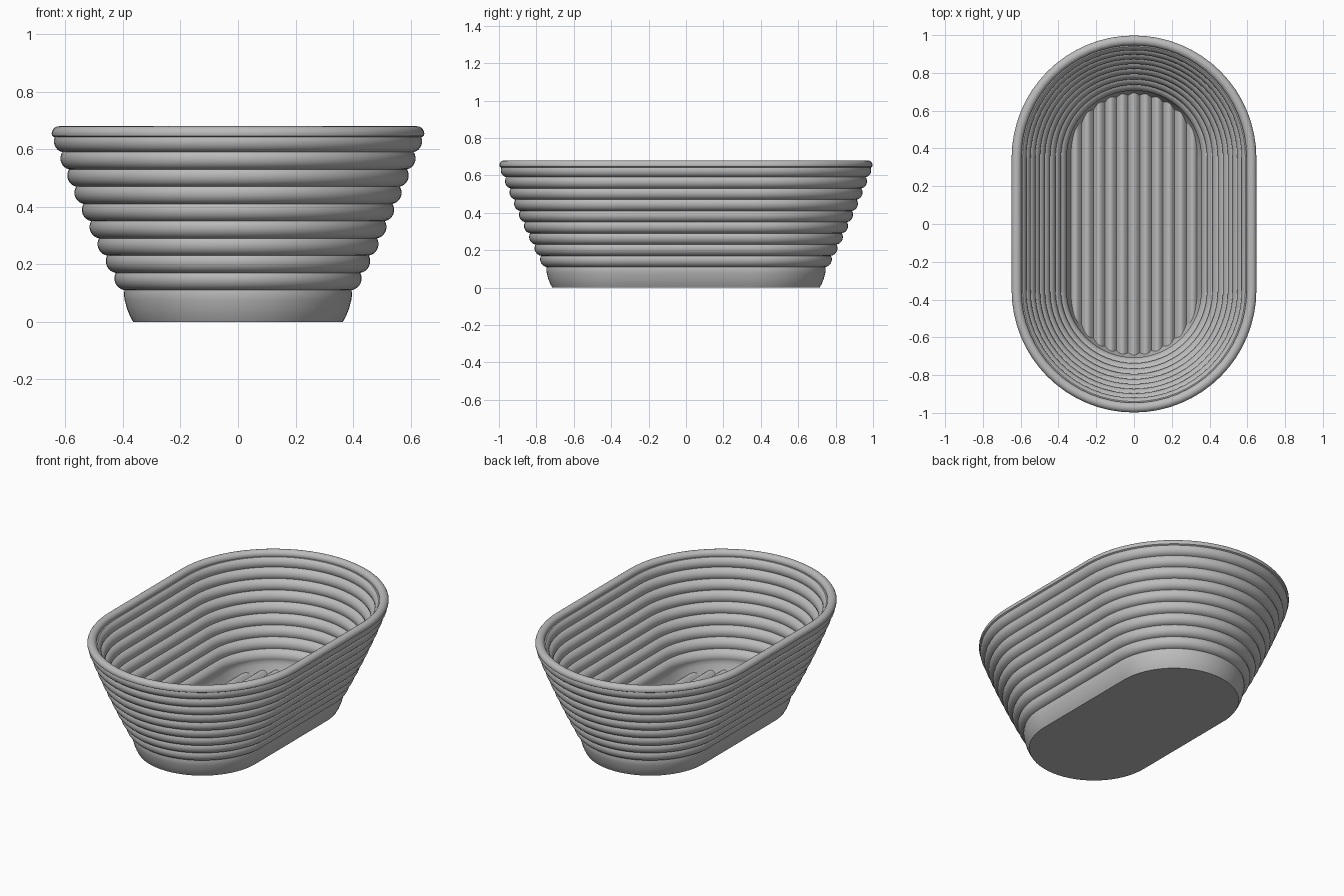
import bpy, bmesh, math

cube = bpy.data.objects.get("Cube")
if cube:
    bpy.data.objects.remove(cube, do_unlink=True)

HALF_STRAIGHT = 0.35   # half length of the straight sides
ARC_STEPS = 32         # segments in each rounded end
COILS = 9
COIL_H = 0.06
COIL_START = 0.11
WALL = 0.035

mat = bpy.data.materials.new("plain_grey")
mat.use_nodes = True
GREY = (0.5, 0.5, 0.5, 1)
mat.diffuse_color = GREY
mat.node_tree.nodes["Principled BSDF"].inputs["Base Color"].default_value = GREY


def finish(bm, name):
    """Turn a bmesh into a smooth-shaded object with sharp creases."""
    bmesh.ops.recalc_face_normals(bm, faces=bm.faces)
    mesh = bpy.data.meshes.new(name)
    bm.to_mesh(mesh)
    bm.free()
    obj = bpy.data.objects.new(name, mesh)
    bpy.context.collection.objects.link(obj)
    mesh.materials.append(mat)
    bpy.ops.object.select_all(action='DESELECT')
    obj.select_set(True)
    bpy.context.view_layer.objects.active = obj
    bpy.ops.object.shade_smooth_by_angle(angle=math.radians(35))
    return obj


def groove(i):
    """Radius and height of the crease below coil i."""
    return 0.395 + 0.031 * i - 0.0005 * i * i, COIL_START + COIL_H * i


def bulge(a, b, sagitta, steps=8):
    """Circular arc from a up to b; positive sagitta swells outward."""
    dx, dz = b[0] - a[0], b[1] - a[1]
    chord = math.hypot(dx, dz)
    half = 2 * math.atan(2 * abs(sagitta) / chord)
    radius = chord / (2 * math.sin(half))
    side = math.copysign(1, sagitta)
    pts = []
    for k in range(steps):
        t = -half + 2 * half * k / steps
        along = chord / 2 + radius * math.sin(t)
        out = side * radius * (math.cos(t) - math.cos(half))
        pts.append((a[0] + (dx * along + dz * out) / chord,
                    a[1] + (dz * along - dx * out) / chord))
    return pts


def stadium(radius, z):
    """Ring of points with two straight sides and two round ends."""
    ring = []
    for start, y in ((0, HALF_STRAIGHT), (math.pi, -HALF_STRAIGHT)):
        for k in range(ARC_STEPS + 1):
            t = start + math.pi * k / ARC_STEPS
            ring.append((radius * math.cos(t), y + radius * math.sin(t), z))
    return ring


# Wall profile: outside coils, rolled rim, inside coils, floor edge
outer = [(0.365, 0), (0.376, 0.02), (0.386, 0.045), (0.394, 0.075), (0.397, 0.095)]
inner = [(0.325, 0.02), (0.345, 0.06), (0.354, 0.09)]
for i in range(COILS):
    a, b = groove(i), groove(i + 1)
    outer += bulge(a, b, 0.017)
    inner += bulge((a[0] - WALL, a[1]), (b[0] - WALL, b[1]), -0.016)
rim = []
for k in range(15):
    t = math.radians(-20 + 220 * k / 14)
    rim.append((0.622 + 0.026 * math.cos(t), 0.655 + 0.025 * math.sin(t)))
profile = outer + rim + inner[::-1]

# Basket shell lofted through the profile
bm = bmesh.new()
rings = [[bm.verts.new(p) for p in stadium(r, z)] for r, z in profile]
for lower, upper in zip(rings, rings[1:]):
    n = len(lower)
    for j in range(n):
        bm.faces.new((lower[j], lower[(j + 1) % n], upper[(j + 1) % n], upper[j]))
bm.faces.new(rings[0])
bm.faces.new(rings[-1])
finish(bm, "basket_wall")

# Floor of parallel rounded ridges, ends tucked into the wall
RIDGE_W, RIDGE_STEPS, FLOOR_R = 0.0615, 8, 0.355
bm = bmesh.new()
previous = None
for k in range(11 * RIDGE_STEPS + 1):
    x = RIDGE_W * (k / RIDGE_STEPS - 5.5)
    phase = (k % RIDGE_STEPS) / RIDGE_STEPS
    z = 0.035 + 0.025 * math.sin(math.pi * phase)
    y = HALF_STRAIGHT + math.sqrt(max(FLOOR_R ** 2 - x * x, 0))
    pair = [bm.verts.new((x, -y, z)), bm.verts.new((x, y, z))]
    if previous:
        bm.faces.new((previous[0], pair[0], pair[1], previous[1]))
    previous = pair
floor = finish(bm, "ridged_floor")
for poly in floor.data.polygons:
    if poly.normal.z < 0:
        floor.data.flip_normals()
        break
